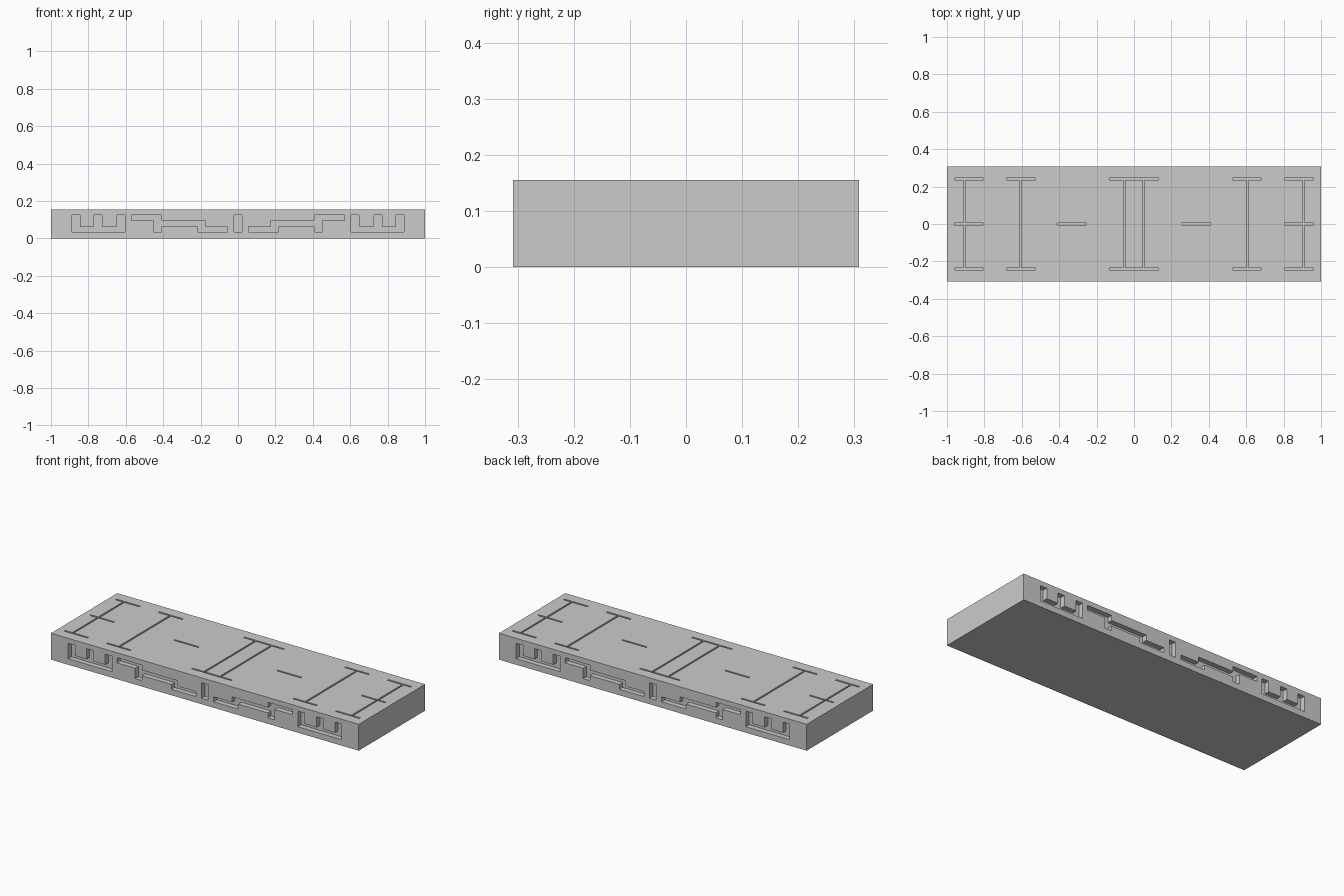
import bpy, bmesh

if "Cube" in bpy.data.objects:
    bpy.data.objects.remove(bpy.data.objects["Cube"])

L, W, H = 1.0, 0.308, 0.155      # half length, half width, height
FACE_DEPTH = 0.03                # recess depth on the long sides
LINE_W, LINE_D = 0.010, 0.010    # thin engraved lines on top


def add_box(bm, x0, x1, y0, y1, z0, z1):
    vs = [bm.verts.new((x, y, z)) for z in (z0, z1)
          for x, y in ((x0, y0), (x1, y0), (x1, y1), (x0, y1))]
    for f in ((3, 2, 1, 0), (4, 5, 6, 7), (0, 1, 5, 4),
              (1, 2, 6, 5), (2, 3, 7, 6), (3, 0, 4, 7)):
        bm.faces.new([vs[i] for i in f])


def add_prism(bm, outline, y0, y1):
    a = [bm.verts.new((x, y0, z)) for x, z in outline]
    b = [bm.verts.new((x, y1, z)) for x, z in outline]
    bm.faces.new(a)
    bm.faces.new(b[::-1])
    n = len(a)
    for i in range(n):
        bm.faces.new((a[i], b[i], b[(i + 1) % n], a[(i + 1) % n]))


def finish(bm, name):
    bmesh.ops.recalc_face_normals(bm, faces=bm.faces[:])
    me = bpy.data.meshes.new(name)
    bm.to_mesh(me)
    bm.free()
    ob = bpy.data.objects.new(name, me)
    bpy.context.collection.objects.link(ob)
    return ob


# Main slab
bm = bmesh.new()
add_box(bm, -L, L, -W, W, 0, H)
slab = finish(bm, "carved_slab")

# Stepped recess outlines (x, z) for the right half of a long side
za, zb, zc, zd = 0.035, 0.064, 0.096, 0.126
comb = [(.604, za), (.888, za), (.888, zd), (.845, zd), (.845, zb), (.77, zb),
        (.77, zd), (.727, zd), (.727, zb), (.647, zb), (.647, zd), (.604, zd)]
step = [(.057, za), (.217, za), (.217, zb), (.409, zb), (.409, za), (.452, za),
        (.452, zc), (.57, zc), (.57, zd), (.409, zd), (.409, zc), (.176, zc),
        (.176, zb), (.057, zb)]
post = [(-.021, za), (.021, za), (.021, zd), (-.021, zd)]

bm = bmesh.new()
for side in (-1, 1):
    y0, y1 = side * (W - FACE_DEPTH), side * (W + 0.05)
    add_prism(bm, post, y0, y1)
    for outline in (comb, step):
        for m in (-1, 1):
            add_prism(bm, [(m * x, z) for x, z in outline], y0, y1)
side_cutter = finish(bm, "side_recess_cutter")

# Thin top lines: crossbars (x0, x1, y) and stems (x)
bm = bmesh.new()
h = LINE_W / 2
bars = [(-.13, .13, s * .24) for s in (-1, 1)]
for m in (-1, 1):
    bars += [(m * .255, m * .413, 0), (m * .805, m * .96, 0)]
    for s in (-1, 1):
        bars += [(m * .527, m * .683, s * .24), (m * .805, m * .96, s * .24)]
for x0, x1, y in bars:
    add_box(bm, min(x0, x1), max(x0, x1), y - h, y + h, H - LINE_D, H + 0.05)
for x in (.052, .606, .907):
    for m in (-1, 1):
        add_box(bm, m * x - h, m * x + h, -.24, .24, H - LINE_D, H + 0.06)
line_cutter = finish(bm, "top_line_cutter")

# Carve, then discard the cutters
bpy.context.view_layer.objects.active = slab
for cutter in (side_cutter, line_cutter):
    mod = slab.modifiers.new("carve", 'BOOLEAN')
    mod.operation = 'DIFFERENCE'
    mod.solver = 'EXACT'
    mod.use_self = True
    mod.object = cutter
    bpy.ops.object.modifier_apply(modifier=mod.name)
    bpy.data.objects.remove(cutter)
